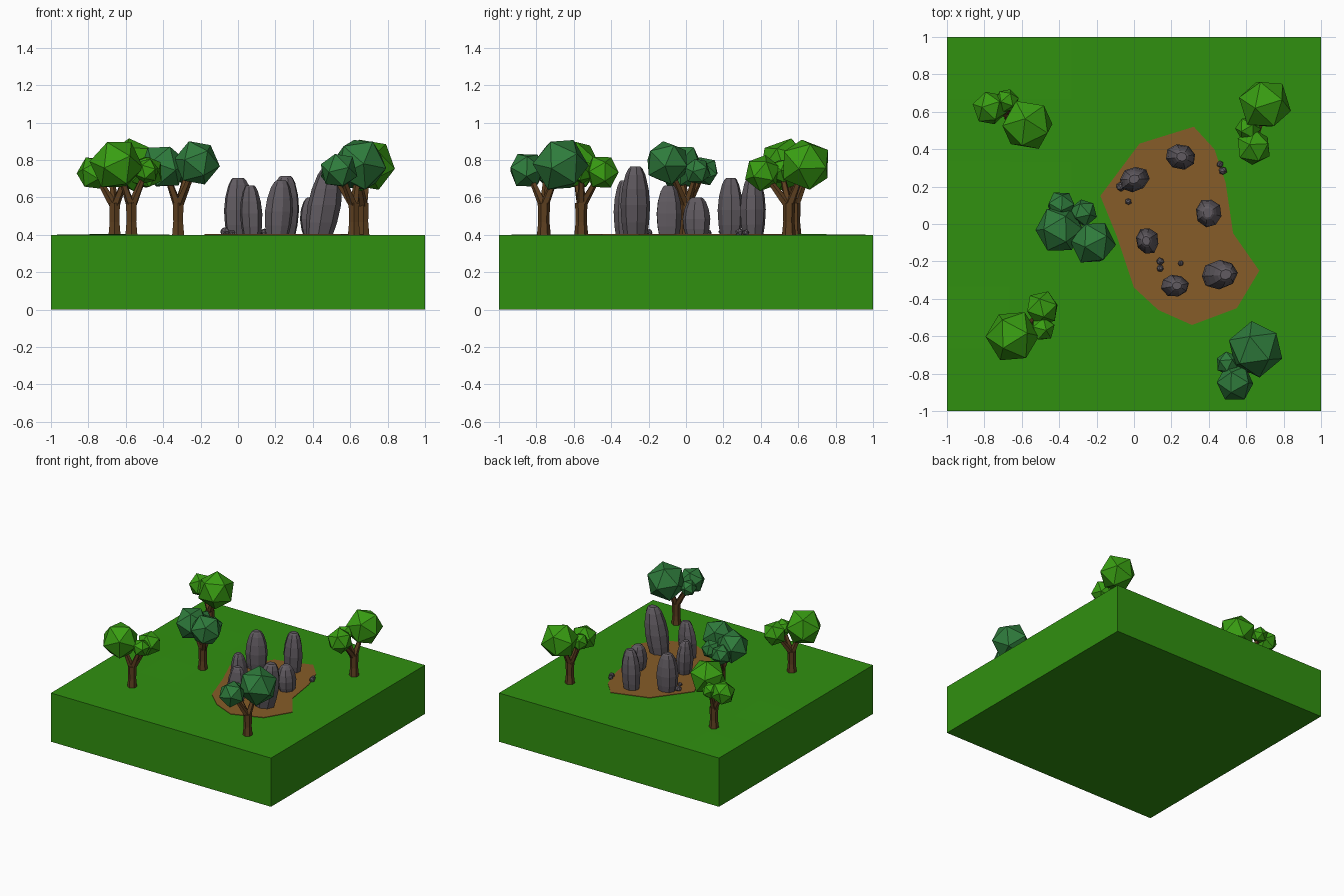
import bpy, bmesh, math, random
from mathutils import Vector, Matrix, Euler

if "Cube" in bpy.data.objects:
    bpy.data.objects.remove(bpy.data.objects["Cube"])

random.seed(7)
G = 0.4  # ground level


def material(name, rgb):
    m = bpy.data.materials.new(name)
    m.diffuse_color = (*rgb, 1)
    m.use_nodes = True
    m.node_tree.nodes["Principled BSDF"].inputs["Base Color"].default_value = m.diffuse_color
    return m


GRASS = material("grass", (0.03, 0.28, 0.005))
DIRT = material("dirt", (0.24, 0.107, 0.021))
BARK = material("bark", (0.11, 0.05, 0.014))
LIGHT = material("light_leaves", (0.04, 0.34, 0.006))
DARK = material("dark_leaves", (0.028, 0.2, 0.045))
STONE = material("stone", (0.12, 0.105, 0.12))


def finish(bm, name, mat):
    bmesh.ops.recalc_face_normals(bm, faces=bm.faces)
    me = bpy.data.meshes.new(name)
    bm.to_mesh(me)
    bm.free()
    me.materials.append(mat)
    ob = bpy.data.objects.new(name, me)
    bpy.context.collection.objects.link(ob)
    return ob


def tube(bm, a, b, r1, r2, sides=6):
    a, b = Vector(a), Vector(b)
    d = b - a
    mat = Matrix.Translation((a + b) / 2) @ d.to_track_quat('Z', 'Y').to_matrix().to_4x4()
    bmesh.ops.create_cone(bm, cap_ends=True, segments=sides, radius1=r1,
                          radius2=r2, depth=d.length, matrix=mat)


def blob(bm, c, r):
    rot = Euler([random.uniform(0, 6.28) for _ in range(3)]).to_matrix().to_4x4()
    bmesh.ops.create_icosphere(bm, subdivisions=1, radius=r,
                               matrix=Matrix.Translation(c) @ rot)


# Ground slab with a faintly uneven top
bm = bmesh.new()
bmesh.ops.create_grid(bm, x_segments=6, y_segments=6, size=1,
                      matrix=Matrix.Translation((0, 0, G)))
for v in bm.verts:
    x, y = v.co.xy
    inside = max(abs(x), abs(y)) < 0.9
    if inside and not (-0.35 < x < 0.7 and abs(y) < 0.67):
        v.co.z += random.uniform(0, 0.008)
rim = [e for e in bm.edges if e.is_boundary]
ext = bmesh.ops.extrude_edge_only(bm, edges=rim)['geom']
for v in ext:
    if isinstance(v, bmesh.types.BMVert):
        v.co.z = 0
bmesh.ops.edgeloop_fill(bm, edges=[e for e in bm.edges if e.is_boundary])
finish(bm, "ground", GRASS)

# Dirt clearing
outline = [(.32, .52), (.03, .43), (-.18, .15), (-.09, -.07), (0, -.34), (.13, -.46),
           (.31, -.54), (.55, -.45), (.67, -.25), (.53, -.05), (.49, .22), (.43, .4)]
bm = bmesh.new()
face = bm.faces.new([bm.verts.new((x, y, G - 0.01)) for x, y in outline])
ext = bmesh.ops.extrude_face_region(bm, geom=[face], use_keep_orig=True)['geom']
bmesh.ops.translate(bm, vec=(0, 0, 0.014),
                    verts=[v for v in ext if isinstance(v, bmesh.types.BMVert)])
finish(bm, "dirt_patch", DIRT)


# Trees: tapered trunk forking to one branch per leaf ball
def tree(name, base, leaves, balls):
    x, y = base
    fork = Vector((x, y, 0.57))
    bm = bmesh.new()
    tube(bm, (x, y, G - 0.01), (x, y, 0.47), 0.038, 0.03)
    tube(bm, (x, y, 0.47), fork, 0.03, 0.033)
    for bx, by, bz, r in balls:
        c = Vector((bx, by, bz))
        tube(bm, fork - Vector((0, 0, 0.02)), fork.lerp(c, 0.75), 0.025, 0.015, 5)
    finish(bm, name + "_trunk", BARK)
    bm = bmesh.new()
    for bx, by, bz, r in balls:
        blob(bm, (bx, by, bz), r)
    finish(bm, name + "_leaves", leaves)


tree("back_left_tree", (-.66, .58), LIGHT,
     [(-.57, .53, .775, .145), (-.77, .62, .73, .095), (-.68, .66, .74, .065)])
tree("front_left_tree", (-.57, -.56), LIGHT,
     [(-.65, -.6, .775, .145), (-.49, -.45, .735, .095), (-.49, -.56, .74, .07)])
tree("middle_tree", (-.32, 0), DARK,
     [(-.40, -.03, .765, .13), (-.22, -.1, .785, .125),
      (-.39, .1, .74, .08), (-.27, .06, .74, .075)])
tree("back_right_tree", (.67, .55), LIGHT,
     [(.7, .64, .775, .145), (.64, .41, .73, .1), (.61, .51, .74, .07)])
tree("front_right_tree", (.62, -.76), DARK,
     [(.65, -.67, .775, .152), (.54, -.85, .745, .103), (.5, -.745, .73, .065)])

# Standing stones: (x, y, top, width, depth, turn in degrees, lean)
stones = [(0, .24, .705, .155, .125, 20, 0), (.25, .36, .715, .155, .125, -10, .01),
          (.4, .06, .6, .13, .145, 10, -.01), (.07, -.09, .665, .12, .14, 10, -.01),
          (.46, -.27, .765, .175, .145, 25, .06), (.22, -.33, .69, .14, .115, -8, .02)]
rings = [(0, .78), (.2, .93), (.45, 1), (.68, .9), (.88, .68), (.97, .48), (1, .34)]
for i, (x, y, top, w, d, turn, lean) in enumerate(stones):
    bm = bmesh.new()
    loops = []
    wobble = [random.uniform(0.93, 1.07) for _ in range(8)]
    rot = Matrix.Rotation(math.radians(turn), 2)
    for t, s in rings:
        loop = []
        for k in range(8):
            a = math.pi / 8 + k * math.pi / 4
            p = Vector((w / 2 * math.cos(a), d / 2 * math.sin(a)))
            p = rot @ (p * s * wobble[k] * 1.06)
            loop.append(bm.verts.new((x + p.x + lean * (t - .5), y + p.y,
                                      G - .01 + t * (top - G + .01))))
        loops.append(loop)
    for lo, hi in zip(loops, loops[1:]):
        for k in range(8):
            bm.faces.new((lo[k], lo[(k + 1) % 8], hi[(k + 1) % 8], hi[k]))
    bm.faces.new(loops[0])
    bm.faces.new(loops[-1])
    finish(bm, f"standing_stone_{i + 1}", STONE)

# Pebbles
for i, (x, y, r) in enumerate([(-.07, .2, .027), (-.03, .12, .018), (.14, -.2, .022),
                               (.14, -.237, .02), (.25, -.21, .016), (.46, .32, .019),
                               (.475, .285, .023)]):
    bm = bmesh.new()
    blob(bm, (x, y, G + r * 0.6), r)
    finish(bm, f"pebble_{i + 1}", STONE)
